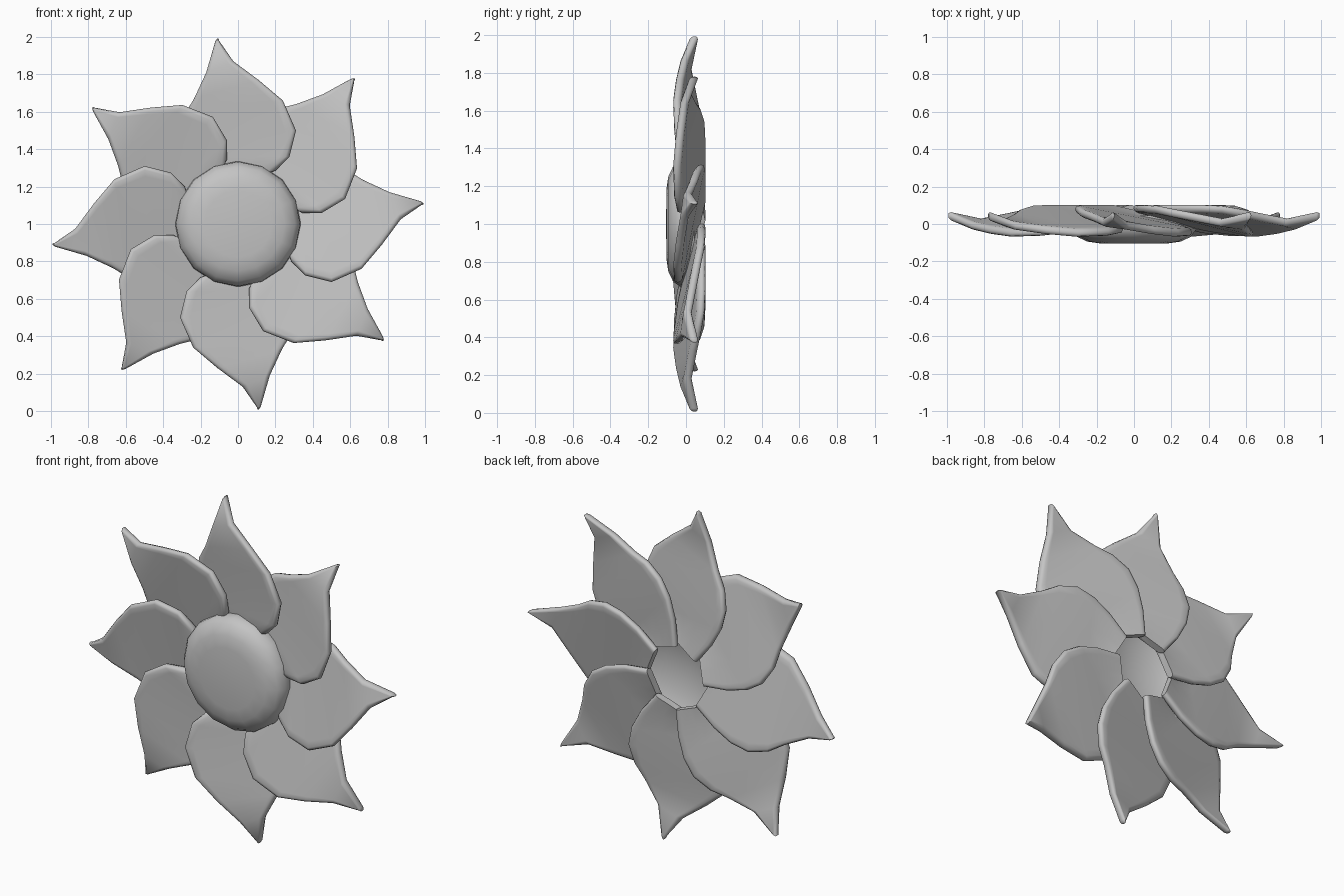
import bpy
import bmesh
from math import cos, pi, radians, sin, tau
from mathutils import Vector

cube = bpy.data.objects.get("Cube")
if cube:
    bpy.data.objects.remove(cube)

grey = bpy.data.materials.new("plain_grey")
grey.use_nodes = True
colour = (0.55, 0.55, 0.55, 1)
grey.diffuse_color = colour
grey.node_tree.nodes["Principled BSDF"].inputs["Base Color"].default_value = colour

PETALS = 8
HALF_THICKNESS = 0.022
CENTRE = (0, 0, 1)


def finish_mesh(bm, name):
    bmesh.ops.recalc_face_normals(bm, faces=bm.faces)
    mesh = bpy.data.meshes.new(name)
    bm.to_mesh(mesh)
    bm.free()
    mesh.materials.append(grey)
    return mesh


def add_object(mesh, name, angle=0):
    ob = bpy.data.objects.new(name, mesh)
    ob.location = CENTRE
    ob.rotation_euler.y = angle
    bpy.context.collection.objects.link(ob)
    return ob


def smooth(ob):
    bpy.ops.object.select_all(action='DESELECT')
    ob.select_set(True)
    bpy.context.view_layer.objects.active = ob
    bpy.ops.object.shade_smooth_by_angle(angle=radians(60))


def petal_section(a, b, half):
    # Closed loop from edge a to edge b: flat front and back, round rims
    across = (b - a).normalized()
    inset = min(half, 0.45 * (b - a).length)
    a, b = a + across * inset, b - across * inset
    front = [a.lerp(b, s) for s in (.06, .3, .5, .7, .94)]
    depth = Vector((0, half, 0))
    arc = [pi * i / 4 for i in range(5)]
    far_rim = [b + across * inset * sin(t) - depth * cos(t) for t in arc]
    near_rim = [a - across * inset * sin(t) + depth * cos(t) for t in arc]
    return ([p - depth for p in front] + far_rim
            + [p + depth for p in reversed(front)] + near_rim)


def petal_mesh():
    # Paired edge points from base to tip: rear edge, front edge
    stations = [
        ((-.134, .085, .13), (.10, .03, .25)),
        ((-.23, .085, .25), (.20, -.01, .285)),
        ((-.29, .085, .36), (.275, -.03, .36)),
        ((-.315, .08, .47), (.31, -.045, .50)),
        ((-.29, .06, .58), (.24, -.05, .66)),
        ((-.235, .04, .67), (.11, -.035, .77)),
        ((-.17, .01, .81), (-.025, -.01, .87)),
        ((-.122, .041, .975), (-.101, .041, .98)),
        ((-.113, .045, .99), (-.105, .045, .992)),
    ]
    bm = bmesh.new()
    rings = []
    for rear, fore in stations:
        half = HALF_THICKNESS * (0.6 if rear == stations[-1][0] else 1)
        points = petal_section(Vector(rear), Vector(fore), half)
        rings.append([bm.verts.new(p) for p in points])
    n = len(rings[0])
    for r0, r1 in zip(rings, rings[1:]):
        for i in range(n):
            j = (i + 1) % n
            bm.faces.new((r0[i], r0[j], r1[j], r1[i]))
    bm.faces.new(rings[0])
    bm.faces.new(rings[-1])
    return finish_mesh(bm, "petal")


def disc_mesh():
    # Domed front, deep rim and hollow back, turned round the y axis
    profile = [(0, -.105), (.18, -.104), (.25, -.094), (.305, -.068), (.332, -.03),
               (.336, .01), (.33, .045), (.30, .04), (.25, .01), (.16, -.025), (0, -.045)]
    bm = bmesh.new()
    verts = [bm.verts.new((r, y, 0)) for r, y in profile]
    edges = [bm.edges.new(pair) for pair in zip(verts, verts[1:])]
    bmesh.ops.spin(bm, geom=verts + edges, cent=(0, 0, 0), axis=(0, 1, 0),
                   angle=tau, steps=16)
    bmesh.ops.remove_doubles(bm, verts=bm.verts, dist=0.0005)
    return finish_mesh(bm, "centre_disc")


# Overlapping petals share one mesh
petal = petal_mesh()
for k in range(PETALS):
    ob = add_object(petal, f"petal_{k + 1}", k * tau / PETALS)
    if k == 0:
        smooth(ob)

# Flower centre
smooth(add_object(disc_mesh(), "centre_disc"))
